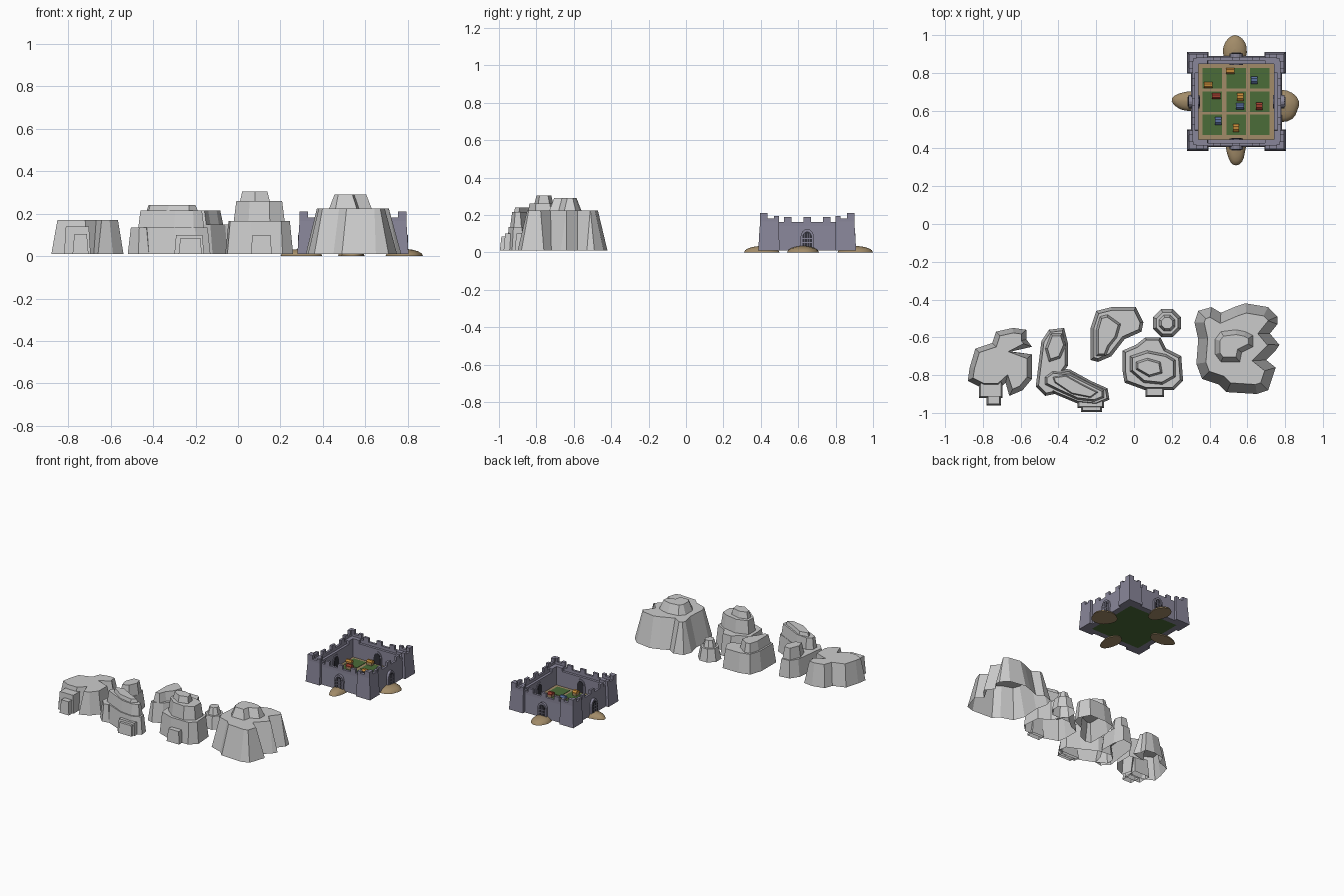
import bpy, bmesh, math
from mathutils import Vector, Matrix

if "Cube" in bpy.data.objects:
    bpy.data.objects.remove(bpy.data.objects["Cube"])

def material(name, rgb):
    m = bpy.data.materials.new(name)
    m.diffuse_color = (*rgb, 1)
    m.use_nodes = True
    m.node_tree.nodes["Principled BSDF"].inputs["Base Color"].default_value = m.diffuse_color
    return m

STONE = material("castle_stone", (0.25, 0.24, 0.32))
DARK = material("gate_dark", (0.03, 0.03, 0.04))
EARTH = material("earth", (0.36, 0.26, 0.14))
GRASS = material("grass", (0.07, 0.15, 0.04))
ORANGE = material("roof_orange", (0.55, 0.25, 0.04))
BLUE = material("roof_blue", (0.10, 0.16, 0.34))
RED = material("roof_red", (0.35, 0.05, 0.03))

def loft(name, rings, mat=None, M=Matrix(), closed=True):
    """Skin equal-length rings of 3D points and cap the ends."""
    bm = bmesh.new()
    rows = [[bm.verts.new(M @ Vector(p)) for p in r] for r in rings]
    n = len(rows[0])
    for a, b in zip(rows, rows[1:]):
        for i in range(n):
            j = (i + 1) % n
            bm.faces.new((a[i], a[j], b[j], b[i]))
    bm.faces.new(rows[-1])
    if closed:
        bm.faces.new(rows[0][::-1])
        bmesh.ops.recalc_face_normals(bm, faces=bm.faces)
    me = bpy.data.meshes.new(name)
    bm.to_mesh(me)
    bm.free()
    ob = bpy.data.objects.new(name, me)
    bpy.context.collection.objects.link(ob)
    if mat:
        me.materials.append(mat)
    return ob

def rect(x0, x1, y0, y1, z):
    return [(x0, y0, z), (x1, y0, z), (x1, y1, z), (x0, y1, z)]

def box(name, x0, x1, y0, y1, z0, z1, mat=None, M=Matrix()):
    return loft(name, [rect(x0, x1, y0, y1, z0), rect(x0, x1, y0, y1, z1)], mat, M)

def inset(pts, d):
    """Move every corner of a counter-clockwise outline inward by d."""
    out, n = [], len(pts)
    for i, p in enumerate(pts):
        e0 = (p - pts[i - 1]).normalized()
        e1 = (pts[(i + 1) % n] - p).normalized()
        n0, n1 = Vector((-e0.y, e0.x)), Vector((-e1.y, e1.x))
        out.append(p + (n0 + n1) * d / max(1 + n0.dot(n1), 0.6))
    return out

def tier(name, outline, z0, z1, slope):
    """Open-bottomed rock terrace; outline in hundredths of a unit."""
    pts = [Vector((x / 100, y / 100)) for x, y in outline]
    area = sum(a.x * b.y - b.x * a.y for a, b in zip(pts, pts[1:] + pts[:1]))
    if area < 0:
        pts.reverse()
    loft(name, [[(p.x, p.y, z0) for p in pts],
                [(p.x, p.y, z1) for p in inset(pts, slope)]], closed=False)

def block(name, x0, x1, y0, y1, z1):
    tier(name, [(x0, y0), (x1, y0), (x1, y1), (x0, y1)], 0.01, z1, 0.008)

# Large right-hand hill
tier("large_hill_base", [(32, -52), (34, -46), (41, -44), (46, -47), (53, -44), (59, -42),
     (71, -44), (76, -49), (76, -53), (72, -58), (77, -64), (75, -67), (70, -72), (75, -76),
     (71, -88), (65, -90), (49, -89), (45, -85), (36, -82), (33, -74), (34, -61)],
     0.01, 0.225, 0.05)
tier("large_hill_peak", [(43, -61), (46, -57), (54, -56), (59, -57), (63, -59), (63, -65),
     (57, -68), (56, -73), (46, -73), (43, -69)], 0.225, 0.29, 0.025)

# Small rock pillar
def octagon(r):
    return [(17.5 + r * math.cos(math.pi * (k + .5) / 4),
             -52.5 + r * math.sin(math.pi * (k + .5) / 4)) for k in range(8)]
tier("pillar_base", octagon(8), 0.01, 0.10, 0.017)
tier("pillar_cap", octagon(4.6), 0.10, 0.15, 0.013)

# Three-tier middle hill
tier("middle_hill_base", [(-6, -67), (1, -64), (6, -60), (14, -60), (17, -66), (25, -70),
     (26, -83), (21, -88), (6, -88), (-5, -84), (-6, -78)], 0.01, 0.165, 0.015)
tier("middle_hill_terrace", [(-2, -70), (7, -67), (17, -69), (22, -72), (22, -81), (15, -85),
     (5, -84), (-2, -78)], 0.165, 0.26, 0.012)
tier("middle_hill_peak", [(1, -73), (7, -71), (14, -73), (15, -79), (8, -81), (1, -77)],
     0.26, 0.305, 0.01)
block("middle_hill_step", 6, 16, -91.5, -86, 0.10)

# Rear hill
tier("rear_hill_base", [(-23, -55), (-20, -46), (-12, -44), (1, -44), (5, -52), (4, -57),
     (-5, -61), (-12, -70), (-19, -73), (-23, -72)], 0.01, 0.15, 0.017)
tier("rear_hill_peak", [(-20, -56), (-18, -49), (-14, -48), (-7, -53), (-9, -60), (-13, -65),
     (-15, -70), (-20, -70)], 0.15, 0.215, 0.012)

# Curved double hill: back lobe and front lobe
tier("curved_hill_back", [(-52, -86), (-50, -70), (-49, -62), (-45, -56), (-37, -55),
     (-35, -63), (-35, -75), (-40, -82), (-42, -90), (-47, -91)], 0.01, 0.135, 0.014)
tier("curved_hill_back_peak", [(-47, -66), (-44, -58), (-38, -58), (-36, -64), (-39, -71),
     (-45, -73)], 0.135, 0.215, 0.012)
tier("curved_hill_front", [(-49, -80), (-44, -76), (-34, -77), (-23, -83), (-14, -87),
     (-13, -93), (-20, -96), (-30, -95), (-42, -90), (-49, -86)], 0.01, 0.135, 0.012)
tier("curved_hill_terrace", [(-47, -81), (-43, -78), (-34, -79), (-24, -84), (-16, -88),
     (-16, -92), (-21, -94), (-30, -93), (-41, -88), (-47, -85)], 0.135, 0.215, 0.01)
tier("curved_hill_peak", [(-43, -81), (-36, -80), (-27, -85), (-19, -89), (-23, -92),
     (-33, -90), (-42, -84)], 0.215, 0.24, 0.006)
block("curved_hill_step", -30, -16, -97.5, -93, 0.10)
block("curved_hill_low_step", -28, -17, -99.5, -95, 0.085)

# Left hill with two cracks
tier("left_hill", [(-87, -76), (-84, -66), (-75, -63), (-73, -57), (-64, -55), (-57, -56),
     (-57, -61), (-54, -65), (-65, -67.5), (-54, -69), (-54, -82), (-59, -88), (-66, -91),
     (-68, -84), (-71, -87), (-80, -87), (-88, -83)], 0.01, 0.17, 0.026)
block("left_hill_step", -82, -69.5, -92, -82, 0.14)
block("left_hill_low_step", -78, -70.5, -96, -88, 0.105)

# Castle, centred on its courtyard
CENTRE = Matrix.Translation((0.542, 0.648, 0))
FLOOR = 0.03
box("courtyard_floor", -0.205, 0.205, -0.205, 0.205, 0.012, FLOOR, EARTH, CENTRE)
for cx in (-0.128, 0, 0.124):
    for cy in (-0.123, 0, 0.124):
        box("grass_plot", cx - .052, cx + .052, cy - .054, cy + .054, FLOOR, FLOOR + .003,
            GRASS, CENTRE)
box("floor_underside", -0.2, 0.2, -0.2, 0.2, 0.010, 0.0125, GRASS, CENTRE)

def arch(w, h, y):
    pts = [(-w, y, 0.025), (w, y, 0.025)]
    for k in range(9):
        a = math.pi * k / 8
        pts.append((w * math.cos(a), y, h - w * 1.3 + w * 1.3 * math.sin(a)))
    return pts

for k in range(4):
    M = CENTRE @ Matrix.Rotation(k * math.pi / 2, 4, 'Z')
    # curtain wall, parapet and merlons
    loft("curtain_wall", [rect(-.2, .2, -.241, -.2, .01), rect(-.2, .2, -.235, -.2, .14)],
         STONE, M)
    box("parapet", -.2, .2, -.235, -.218, .14, .162, STONE, M)
    for x in (-.105, 0, .105):
        box("merlon", x - .02, x + .02, -.235, -.218, .162, .19, STONE, M)
    # corner buttresses
    for s in (-1, 1):
        a, b = sorted((s * .262, s * .148))
        c, d = sorted((s * .252, s * .152))
        loft("corner_tower", [rect(a, b, -.262, -.2, .01), rect(c, d, -.252, -.2, .165)],
             STONE, M)
        box("tower_parapet", c, d, -.252, -.23, .165, .182, STONE, M)
        c, d = sorted((s * .252, s * .212))
        box("corner_merlon", c, d, -.252, -.228, .182, .21, STONE, M)
        c, d = sorted((s * .178, s * .152))
        box("tower_merlon", c, d, -.252, -.23, .182, .195, STONE, M)
    # gate with surround and grille, outside and inside
    loft("gate_surround", [arch(.036, .125, -.254), arch(.036, .125, -.195)], STONE, M)
    loft("gate_opening", [arch(.026, .112, -.256), arch(.026, .112, -.193)], DARK, M)
    for x in (-.013, 0, .013):
        box("gate_bar", x - .002, x + .002, -.259, -.256, .03, .1, STONE, M)
    for z in (.05, .072):
        box("gate_bar", -.025, .025, -.259, -.256, z, z + .004, STONE, M)

# Earth ramps at the gates
def ramp(x, y, rx, ry):
    rings = []
    for r, z in ((1, 0), (.93, .012), (.75, .022), (.5, .029), (.2, .033)):
        rings.append([(x + r * rx * math.cos(t * math.pi / 10) * (1 + .06 * math.sin(t * .9)),
                       y + r * ry * math.sin(t * math.pi / 10), z) for t in range(20)])
    ob = loft("earth_ramp", rings, EARTH)
    for p in ob.data.polygons:
        p.use_smooth = len(p.vertices) == 4

ramp(0.54, 0.405, 0.052, 0.095)
ramp(0.535, 0.905, 0.062, 0.095)
ramp(0.30, 0.65, 0.098, 0.052)
ramp(0.785, 0.625, 0.088, 0.085)

# Courtyard houses
def house(x, y, w, d, roof):
    M = Matrix.Translation((x, y, FLOOR))
    box("house_body", -w * .45, w * .45, -d * .42, d * .42, 0, .024, EARTH, M)
    prof = [(-d / 2, .02), (d / 2, .02), (d / 2, .028), (d * .2, .038), (-d * .2, .038),
            (-d / 2, .028)]
    loft("house_roof", [[(s * w / 2, py, pz) for py, pz in prof] for s in (-1, 1)], roof, M)

for x, y, w, d, m in ((.393, .735, .044, .032, ORANGE), (.51, .81, .044, .034, ORANGE),
                      (.636, .762, .034, .04, BLUE), (.435, .677, .044, .032, RED),
                      (.562, .672, .034, .042, ORANGE), (.562, .623, .042, .034, BLUE),
                      (.662, .624, .034, .04, RED), (.446, .545, .034, .042, BLUE),
                      (.54, .508, .034, .044, ORANGE)):
    house(x, y, w, d, m)
